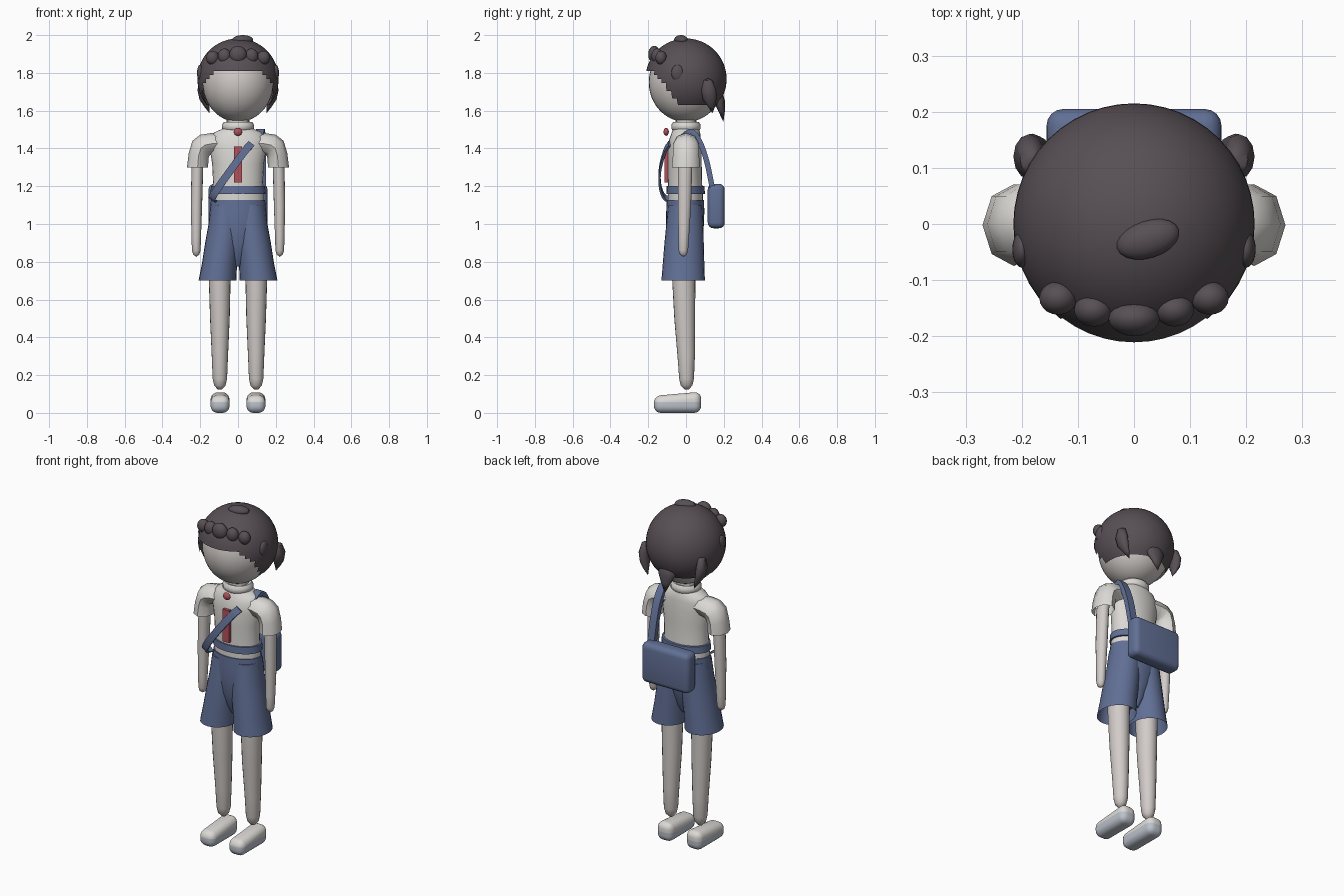
import bpy, bmesh, math
from mathutils import Vector, Matrix

if "Cube" in bpy.data.objects:
    bpy.data.objects.remove(bpy.data.objects["Cube"])


def mat(name, r, g, b):
    m = bpy.data.materials.new(name)
    m.diffuse_color = (r, g, b, 1)
    m.use_nodes = True
    m.node_tree.nodes["Principled BSDF"].inputs["Base Color"].default_value = m.diffuse_color
    return m


SKIN = mat("skin", .64, .60, .58)
SHIRT = mat("shirt white", .71, .69, .66)
HAIR = mat("dark hair", .095, .078, .088)
BLUE = mat("slate blue", .12, .16, .30)
RED = mat("muted red", .45, .08, .105)
SOLE = mat("sole grey", .50, .54, .60)


def finish(name, bm, *mats, angle=50):
    bmesh.ops.recalc_face_normals(bm, faces=bm.faces)
    me = bpy.data.meshes.new(name)
    bm.to_mesh(me)
    bm.free()
    ob = bpy.data.objects.new(name, me)
    bpy.context.collection.objects.link(ob)
    for m in mats:
        me.materials.append(m)
    bpy.ops.object.select_all(action='DESELECT')
    ob.select_set(True)
    bpy.context.view_layer.objects.active = ob
    bpy.ops.object.shade_smooth_by_angle(angle=math.radians(angle))
    return ob


def tube(name, rings, m, n=20, side=1, caps=(True, True)):
    """Loft through rings (x, y, z, radius_u, radius_y, tilt about y)."""
    bm = bmesh.new()
    loops = []
    for x, y, z, ru, ry, *t in rings:
        t = math.radians(t[0]) if t else 0
        loop = []
        for i in range(n):
            a = math.tau * i / n
            u = ru * math.cos(a)
            loop.append(bm.verts.new((side * (x + u * math.cos(t)),
                                      y + ry * math.sin(a), z + u * math.sin(t))))
        loops.append(loop)
    for a, b in zip(loops, loops[1:]):
        for i in range(n):
            j = (i + 1) % n
            bm.faces.new((a[i], a[j], b[j], b[i]))
    for want, loop in zip(caps, (loops[0], loops[-1])):
        if want:
            bm.faces.new(loop)
    bmesh.ops.remove_doubles(bm, verts=bm.verts, dist=.0005)
    return finish(name, bm, m)


def ball(name, loc, size, m, rot=0, seg=20):
    bm = bmesh.new()
    bmesh.ops.create_uvsphere(bm, u_segments=seg, v_segments=seg * 2 // 3, radius=1)
    bm.transform(Matrix.Translation(loc) @ Matrix.Rotation(math.radians(rot), 4, 'Z')
                 @ Matrix.Diagonal((*size, 1)))
    return finish(name, bm, m)


def box(name, loc, size, m, bevel=0):
    bm = bmesh.new()
    bmesh.ops.create_cube(bm, size=1)
    bm.transform(Matrix.Translation(loc) @ Matrix.Diagonal((*size, 1)))
    if bevel:
        bmesh.ops.bevel(bm, geom=bm.edges[:], offset=bevel, segments=4,
                        profile=.5, affect='EDGES')
    return finish(name, bm, m)


def ribbon(name, pts, width, thick, m):
    """Sweep a flat strap section along a smoothed path."""
    P = [Vector(p) for p in pts]
    P = [P[0] * 2 - P[1]] + P + [P[-1] * 2 - P[-2]]
    path = []
    for a, b, c, d in zip(P, P[1:], P[2:], P[3:]):
        for k in range(6):
            t = k / 6
            path.append(.5 * (2 * b + (c - a) * t + (2 * a - 5 * b + 4 * c - d) * t * t
                              + (3 * b - a - 3 * c + d) * t ** 3))
    path.append(P[-2])
    bm = bmesh.new()
    w, loops = Vector(width), []
    for i, p in enumerate(path):
        tan = path[min(i + 1, len(path) - 1)] - path[max(i - 1, 0)]
        h = tan.cross(w).normalized() * thick
        loops.append([bm.verts.new(p + q) for q in (w + h, h - w, -w - h, w - h)])
    for a, b in zip(loops, loops[1:]):
        for i in range(4):
            j = (i + 1) % 4
            bm.faces.new((a[i], a[j], b[j], b[i]))
    bm.faces.new(loops[0])
    bm.faces.new(loops[-1])
    return finish(name, bm, m, angle=40)


# Head
ball("head", (0, 0, 1.75), (.188, .197, .21), SKIN, seg=36)
tube("neck", [(0, 0, 1.47, .06, .055), (0, 0, 1.6, .06, .055)], SKIN)

# Hair cap with a stepped hairline, low at the back and high over the face
bm = bmesh.new()
bmesh.ops.create_uvsphere(bm, u_segments=48, v_segments=32, radius=.215)
bm.transform(Matrix.Translation((0, 0, 1.767)))


def below_hairline(f):
    c = f.calc_center_median()
    t = min(max((-.03 - c.y) / .15, 0), 1)
    return c.z < 1.625 + .19 * t


bmesh.ops.delete(bm, geom=[f for f in bm.faces if below_hairline(f)], context='FACES')
finish("hair_cap", bm, HAIR)

# Fringe curls, top knot and locks
ball("fringe_curl", (0, -.168, 1.897), (.046, .032, .046), HAIR)
ball("top_knot", (.025, -.027, 1.974), (.058, .034, .026), HAIR, rot=17)
for s, tag in ((1, "right"), (-1, "left")):
    ball("inner_curl_" + tag, (s * .072, -.153, 1.889), (.035, .03, .04), HAIR)
    ball("outer_curl_" + tag, (s * .135, -.132, 1.88), (.034, .03, .037), HAIR)
    ball("ear_curl_" + tag, (s * .2, -.045, 1.8), (.017, .033, .043), HAIR)
    tube("side_lock_" + tag, [(.17, .11, 1.775, 0, 0), (.183, .115, 1.76, .02, .025),
                              (.187, .12, 1.71, .028, .04), (.18, .125, 1.66, .024, .036),
                              (.165, .135, 1.62, .013, .018), (.15, .14, 1.585, 0, 0)],
         HAIR, n=12, side=s)
tube("back_lock", [(0, .15, 1.72, 0, 0), (0, .165, 1.69, .05, .03), (0, .175, 1.65, .055, .032),
                   (0, .188, 1.6, .03, .018), (0, .198, 1.54, 0, 0)], HAIR, n=12)

# Shirt
tube("shirt_body", [(0, -.003, 1.1, .138, .093), (0, -.003, 1.16, .138, .093),
                    (0, -.005, 1.22, .132, .09), (0, -.007, 1.32, .137, .09),
                    (0, -.007, 1.4, .15, .09), (0, -.005, 1.45, .15, .083),
                    (0, 0, 1.485, .125, .075), (0, 0, 1.505, .08, .066),
                    (0, 0, 1.52, .06, .06)], SHIRT, n=28)
tube("collar", [(0, 0, 1.495, .075, .07), (0, 0, 1.505, .085, .078), (0, 0, 1.525, .085, .078),
                (0, 0, 1.54, .075, .068), (0, 0, 1.535, .06, .055)], SHIRT, n=24)

# Sleeves, arms, legs, shorts legs, shoes
for s, tag in ((1, "right"), (-1, "left")):
    tube("sleeve_" + tag, [(.06, 0, 1.43, .052, .06, 90), (.14, 0, 1.425, .056, .068, 82),
                           (.175, 0, 1.418, .06, .07, 65), (.197, 0, 1.4, .06, .07, 42),
                           (.209, 0, 1.36, .054, .07, 15), (.214, -.002, 1.3, .056, .073, 0)],
         SHIRT, n=8, side=s, caps=(True, False))
    tube("arm_" + tag, [(.2, -.005, 1.42, .03, .038), (.215, -.005, 1.3, .031, .038),
                        (.22, -.008, 1.1, .03, .035), (.221, -.012, .93, .025, .028),
                        (.221, -.014, .86, .023, .025), (.221, -.014, .838, .016, .018),
                        (.221, -.014, .826, 0, 0)], SKIN, n=16, side=s)
    tube("leg_" + tag, [(.095, -.012, 1.0, .06, .065), (.097, -.012, .72, .058, .062),
                        (.096, -.007, .5, .052, .055), (.096, .001, .3, .043, .046),
                        (.096, .003, .18, .038, .039), (.096, .003, .145, .03, .031),
                        (.096, .003, .125, .012, .012), (.096, .003, .123, 0, 0)],
         SKIN, n=20, side=s)
    tube("shorts_leg_" + tag, [(.062, -.004, 1.1, .082, .09), (.068, -.006, 1.0, .088, .098),
                               (.082, -.01, .9, .092, .104), (.098, -.013, .79, .093, .11),
                               (.109, -.015, .7, .1, .115)],
         BLUE, n=24, side=s, caps=(True, False))
    bm = bmesh.new()
    bmesh.ops.create_cube(bm, size=1)
    bm.transform(Matrix.Translation((s * .095, -.045, .056)) @ Matrix.Diagonal((.1, .25, .112, 1)))
    for v in bm.verts:  # lower, sloping toe
        if v.co.y < -.1 and v.co.z > .05:
            v.co.z = .09
    bmesh.ops.bevel(bm, geom=bm.edges[:], offset=.037, segments=5, profile=.5, affect='EDGES')
    bmesh.ops.bisect_plane(bm, geom=bm.verts[:] + bm.edges[:] + bm.faces[:],
                           plane_co=(0, 0, .058), plane_no=(0, 0, 1))
    for f in bm.faces:
        f.material_index = int(f.calc_center_median().z < .058)
    finish("shoe_" + tag, bm, SHIRT, SOLE)

# Shorts seat and belt
tube("shorts_seat", [(0, -.003, 1.128, .143, .099), (0, -.004, 1.06, .15, .101),
                     (0, -.006, .99, .145, .1), (0, -.01, .9, .1, .088),
                     (0, -.01, .82, .05, .065), (0, -.01, .775, .02, .04)], BLUE, n=28)
tube("belt", [(0, -.002, 1.158, .136, .092), (0, -.002, 1.16, .146, .102),
              (0, -.002, 1.2, .143, .1), (0, -.002, 1.202, .13, .088)], BLUE, n=28)

# Tie and button
box("tie", (0, -.105, 1.315), (.042, .018, .19), RED)
ball("button", (0, -.105, 1.488), (.023, .014, .021), RED, seg=16)

# Shoulder bag with front and back straps
box("bag", (0, .16, 1.095), (.312, .09, .235), BLUE, bevel=.03)
ribbon("front_strap", [(.07, -.088, 1.425), (.035, -.112, 1.385), (-.035, -.137, 1.29),
                       (-.1, -.137, 1.2), (-.137, -.112, 1.14), (-.13, -.065, 1.13)],
       (.016, 0, -.012), .006, BLUE)
ribbon("back_strap", [(.11, -.02, 1.46), (.12, .03, 1.49), (.125, .075, 1.43),
                      (.125, .11, 1.33), (.125, .14, 1.19)], (.022, 0, 0), .014, BLUE)
